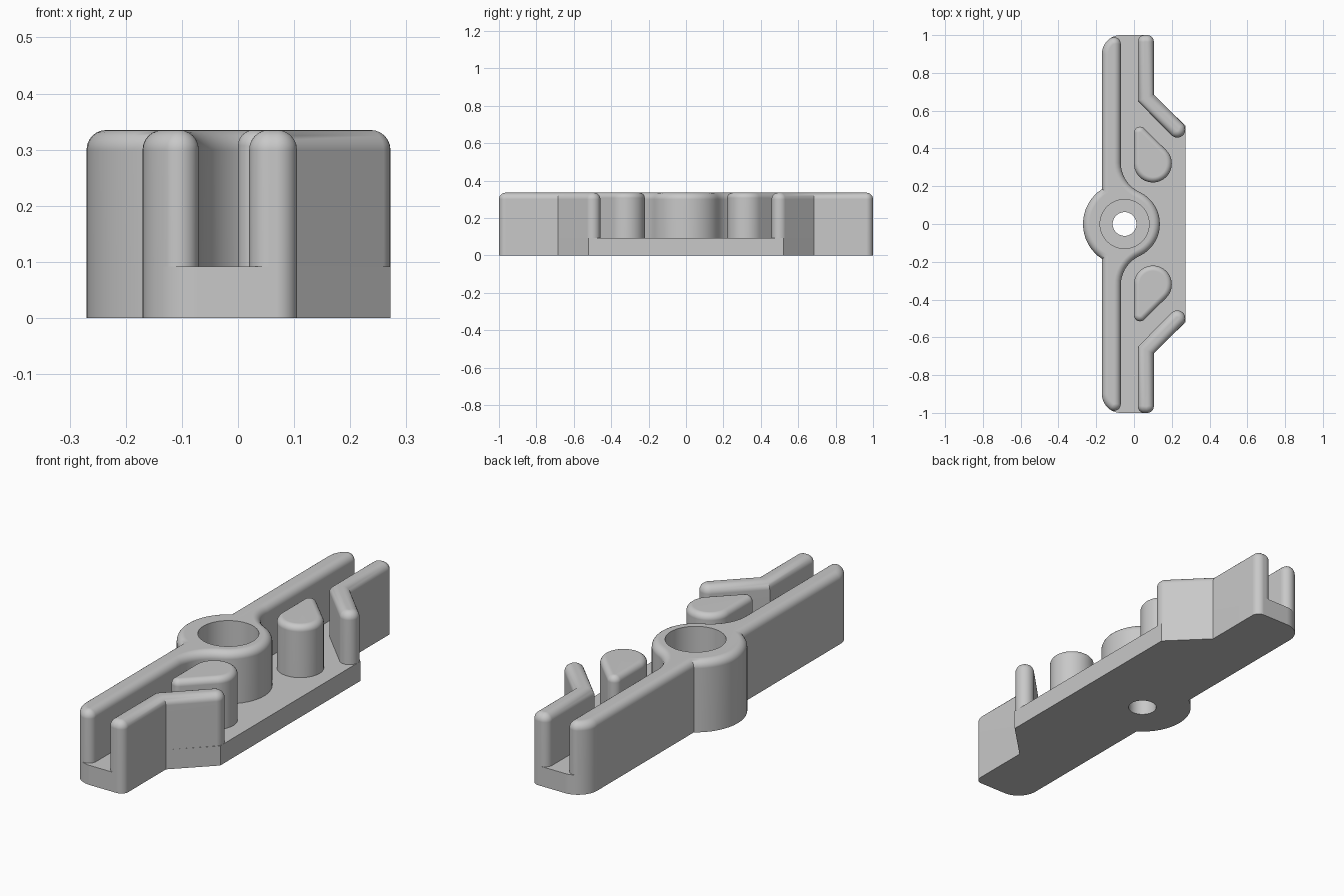
import bpy, bmesh
from math import cos, sin, radians, ceil
from mathutils import Vector

if "Cube" in bpy.data.objects:
    bpy.data.objects.remove(bpy.data.objects["Cube"])

FLOOR, TOP = 0.092, 0.335      # top of base plate, top of walls
HUB = (-0.05, 0)

grey = bpy.data.materials.new("plain grey")
grey.use_nodes = True
grey.diffuse_color = (0.58, 0.58, 0.58, 1)
grey.node_tree.nodes["Principled BSDF"].inputs["Base Color"].default_value = grey.diffuse_color


def arc(centre, r, a, b):
    """Points on an arc from angle a to b in degrees."""
    n = max(2, ceil(abs(b - a) / 8))
    angles = [radians(a + (b - a) * i / n) for i in range(n + 1)]
    return [(centre[0] + r * cos(t), centre[1] + r * sin(t)) for t in angles]


def corner(before, point, after, r):
    """Replace a corner by a tangent arc of radius r."""
    p = Vector(point)
    u, v = (Vector(before) - p).normalized(), (Vector(after) - p).normalized()
    half = u.angle(v) / 2
    centre = p + (u + v).normalized() * (r / sin(half))
    reach = r * cos(half) / sin(half)
    start, end = p + u * reach - centre, p + v * reach - centre
    n = 10
    return [tuple(centre + start.lerp(end, i / n).normalized() * r) for i in range(n + 1)]


def rounded(corners):
    """Outline from (x, y, radius) corners."""
    pts = []
    for i, (x, y, r) in enumerate(corners):
        before, after = corners[i - 1][:2], corners[(i + 1) % len(corners)][:2]
        pts += corner(before, (x, y), after, r) if r else [(x, y)]
    return pts


def flip(pts):
    return [(x, -y) for x, y in reversed(pts)]


def symmetric(half):
    """Close a half outline that starts and ends on y = 0."""
    return half + flip(half[1:-1])


def prism(name, outline, z0, z1, fillet=0):
    """Extrude an outline and round its top rim."""
    bm = bmesh.new()
    face = bm.faces.new([bm.verts.new((x, y, z0)) for x, y in outline])
    top = bmesh.ops.extrude_face_region(bm, geom=[face], use_keep_orig=True)["geom"]
    lid = [g for g in top if isinstance(g, bmesh.types.BMFace)][0]
    bmesh.ops.translate(bm, verts=lid.verts, vec=(0, 0, z1 - z0))
    if fillet:
        bmesh.ops.bevel(bm, geom=list(lid.edges), offset=fillet, segments=6,
                        profile=0.5, affect='EDGES', clamp_overlap=False)
    bmesh.ops.recalc_face_normals(bm, faces=bm.faces)
    mesh = bpy.data.meshes.new(name)
    bm.to_mesh(mesh)
    bm.free()
    mesh.materials.append(grey)
    obj = bpy.data.objects.new(name, mesh)
    bpy.context.collection.objects.link(obj)
    return obj


def activate(obj):
    bpy.ops.object.select_all(action='DESELECT')
    obj.select_set(True)
    bpy.context.view_layer.objects.active = obj


def bore(obj, r):
    """Cut a round vertical hole on the hub axis."""
    cutter = prism("bore_cutter", arc(HUB, r, 0, 360)[:-1], -0.5, 1)
    cutter.hide_render = True
    mod = obj.modifiers.new("bore", 'BOOLEAN')
    mod.operation, mod.solver, mod.object = 'DIFFERENCE', 'EXACT', cutter
    activate(obj)
    bpy.ops.object.modifier_apply(modifier=mod.name)
    bpy.data.objects.remove(cutter)


def smooth(obj):
    activate(obj)
    bpy.ops.object.shade_smooth_by_angle(angle=radians(30))
    mod = obj.modifiers.new("flat_normals", 'WEIGHTED_NORMAL')
    mod.keep_sharp = True


# Base plate with a small through hole
hub_back = arc(HUB, 0.22, 123.06, 180)
base_half = [(0.272, 0), (0.272, 0.52), (0.105, 0.685)]
base_half += corner((0.105, 0), (0.105, 1), (-0.17, 1), 0.036)
base_half += arc((-0.07, 0.9), 0.1, 90, 180) + hub_back
base = prism("base_plate", symmetric(base_half), 0, FLOOR)
bore(base, 0.063)

# Long wall that swells into the hub, with a wide bore
wall_half = arc(HUB, 0.187, 0, 65.2) + arc((0.1, 0.324), 0.17, 245.2, 180)[1:]
wall_half += arc((-0.106, 0.953), 0.036, 0, 124.2) + arc((-0.07, 0.9), 0.1, 124.2, 180)[1:]
wall_half += hub_back
wall = prism("long_wall_and_hub", symmetric(wall_half), FLOOR, TOP, 0.035)
bore(wall, 0.13)

# Bent guide wall and teardrop post, at each end
guide = rounded([(0.02, 1, 0.036), (0.02, 0.65, 0), (0.229, 0.44, 0.042),
                 (0.289, 0.5, 0.042), (0.105, 0.685, 0), (0.105, 1, 0.036)])
big, small = Vector((0.1, 0.32)), Vector((0.032, 0.483))
turn = 45.5                     # direction of the slanted side's normal
drop = arc(big, 0.1, -180, turn) + arc(small, 0.032, turn, 180)
parts = [base, wall]
for end, place in (("back", list), ("front", flip)):
    parts.append(prism(end + "_guide_wall", place(guide), FLOOR, TOP, 0.035))
    parts.append(prism(end + "_teardrop_post", place(drop), FLOOR, TOP, 0.028))

for part in parts:
    smooth(part)
